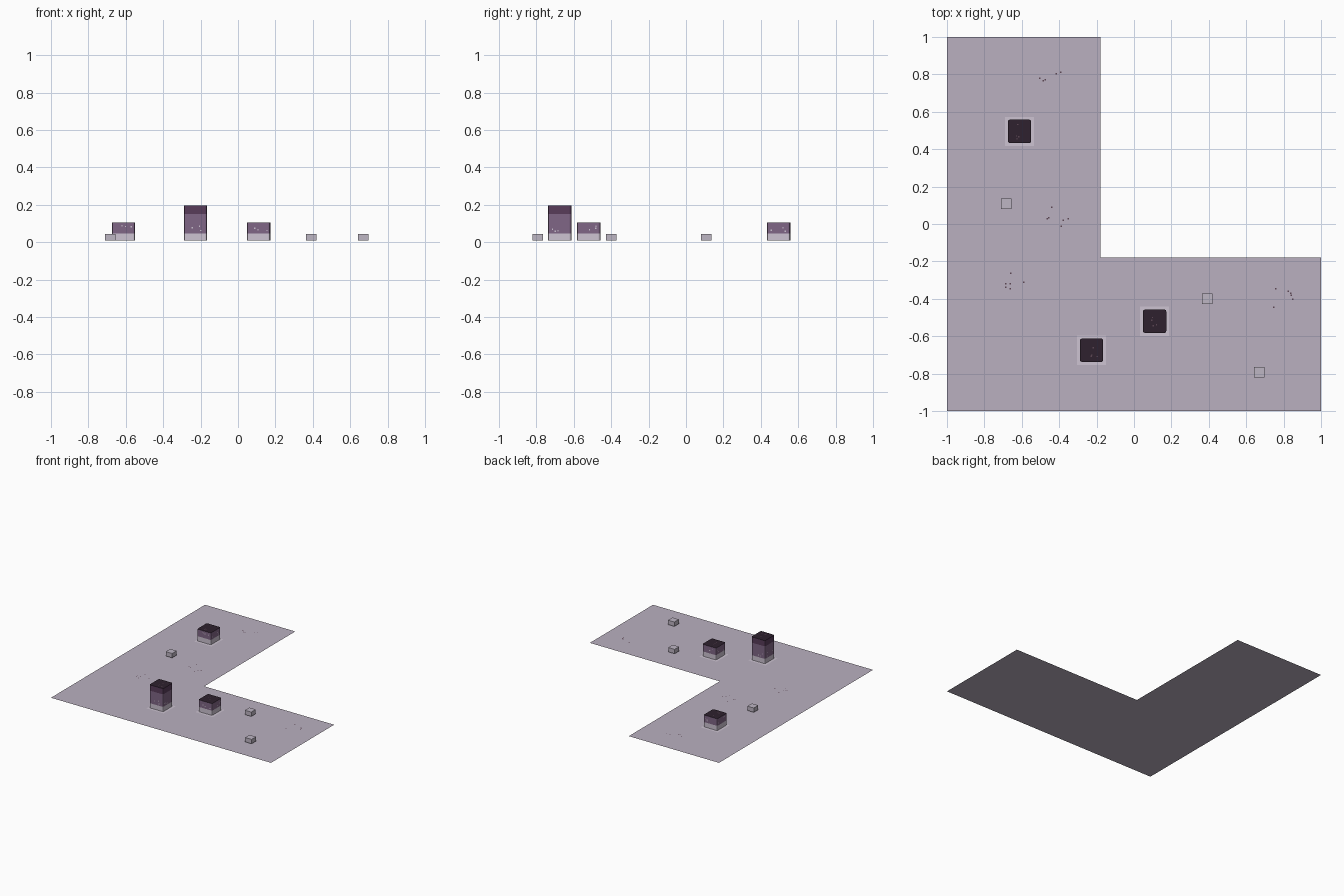
import bpy, bmesh, random
from mathutils import Vector

random.seed(4)
if "Cube" in bpy.data.objects:
    bpy.data.objects.remove(bpy.data.objects["Cube"])


def material(name, r, g, b):
    lin = [(c / 255 / 12.92) if c < 10 else ((c / 255 + 0.055) / 1.055) ** 2.4 for c in (r, g, b)]
    m = bpy.data.materials.new(name)
    m.use_nodes = True
    m.diffuse_color = (*lin, 1)
    m.node_tree.nodes["Principled BSDF"].inputs["Base Color"].default_value = (*lin, 1)
    return m


GROUND = material("ground lilac", 186, 176, 192)
PALE = material("pale lilac", 205, 196, 210)
MAUVE = material("mauve", 128, 102, 134)
PLUM = material("dark plum", 88, 60, 90)
CAP = material("near black plum", 46, 33, 46)
SPECK = material("speck brown", 92, 70, 84)
STONE = material("stone lilac", 190, 182, 196)


def finish(name, bm, mats):
    mesh = bpy.data.meshes.new(name)
    bm.to_mesh(mesh)
    bm.free()
    for m in mats:
        mesh.materials.append(m)
    obj = bpy.data.objects.new(name, mesh)
    bpy.context.collection.objects.link(obj)
    return obj


def add_quad(bm, centre, u, v):
    c, u, v = Vector(centre), Vector(u), Vector(v)
    return bm.faces.new([bm.verts.new(c + a * u + b * v) for a, b in ((-1, -1), (1, -1), (1, 1), (-1, 1))])


def box(bm, x, y, half, z0, z1):
    geo = bmesh.ops.create_cube(bm, size=1)["verts"]
    for v in geo:
        v.co = (x + v.co.x * 2 * half, y + v.co.y * 2 * half, z0 if v.co.z < 0 else z1)


# L-shaped ground sheet
bm = bmesh.new()
outline = [(-1, -1), (1, -1), (1, -.18), (-.18, -.18), (-.18, 1), (-1, 1)]
bm.faces.new([bm.verts.new((x, y, 0)) for x, y in outline])
finish("ground", bm, [GROUND])


def pillar(name, x, y, top):
    half, base = 0.0625, 0.008
    # Banded block with softened upright corners
    bm = bmesh.new()
    box(bm, x, y, half, base, top)
    upright = [e for e in bm.edges if abs(e.verts[0].co.z - e.verts[1].co.z) > 0.01]
    bmesh.ops.bevel(bm, geom=upright, offset=0.01, segments=2, profile=0.5, affect='EDGES')
    cuts = (0.047, 0.15) if top > 0.15 else (0.047,)
    for z in cuts:
        bmesh.ops.bisect_plane(bm, geom=bm.verts[:] + bm.edges[:] + bm.faces[:],
                               plane_co=(0, 0, z), plane_no=(0, 0, 1))
    bm.normal_update()
    for f in bm.faces:
        z = f.calc_center_median().z
        f.material_index = 3 if f.normal.z > 0.5 else sum(z > c for c in cuts)
    finish(name, bm, [PALE, MAUVE, PLUM, CAP])

    # Pale patch on the ground around the block
    bm = bmesh.new()
    add_quad(bm, (x, y, 0.004), (0.078, 0, 0), (0, 0.078, 0))
    finish(name + "_skirt", bm, [PALE])

    # Specks on the sides and the top
    bm = bmesh.new()
    s = 0.0035
    up = Vector((0, 0, s))
    for n in (Vector((1, 0, 0)), Vector((0, 1, 0)), Vector((-1, 0, 0)), Vector((0, -1, 0))):
        t = Vector((-n.y, n.x, 0))
        for i in range(3):
            spot = Vector((x, y, 0)) + n * (half + 0.001) + t * random.uniform(-.045, .045)
            spot.z = random.uniform(0.055, 0.09)
            add_quad(bm, spot, t * s, up)
    for i in range(4):
        px, py = (random.uniform(-.04, .04) for k in "xy")
        add_quad(bm, (x + px, y + py, top + 0.001), (s, 0, 0), (0, s, 0)).material_index = 1
    finish(name + "_specks", bm, [PALE, SPECK])


pillar("tall_block", -0.227, -0.675, 0.197)
pillar("short_block_right", 0.11, -0.52, 0.105)
pillar("short_block_back", -0.612, 0.495, 0.105)

# Small stones
for i, (x, y) in enumerate([(-0.683, 0.108), (0.392, -0.4), (0.67, -0.793)]):
    bm = bmesh.new()
    box(bm, x, y, 0.029, 0.008, 0.044)
    finish(f"stone_{i + 1}", bm, [STONE])

# Scattered specks on the ground
bm = bmesh.new()
for x, y in [(-0.45, 0.82), (-0.41, 0.03), (-0.63, -0.31), (0.79, -0.39)]:
    for i in range(6):
        px, py = (random.uniform(-.06, .06) for k in "xy")
        add_quad(bm, (x + px, y + py, 0.003), (0.004, 0, 0), (0, 0.004, 0))
finish("ground_specks", bm, [SPECK])
